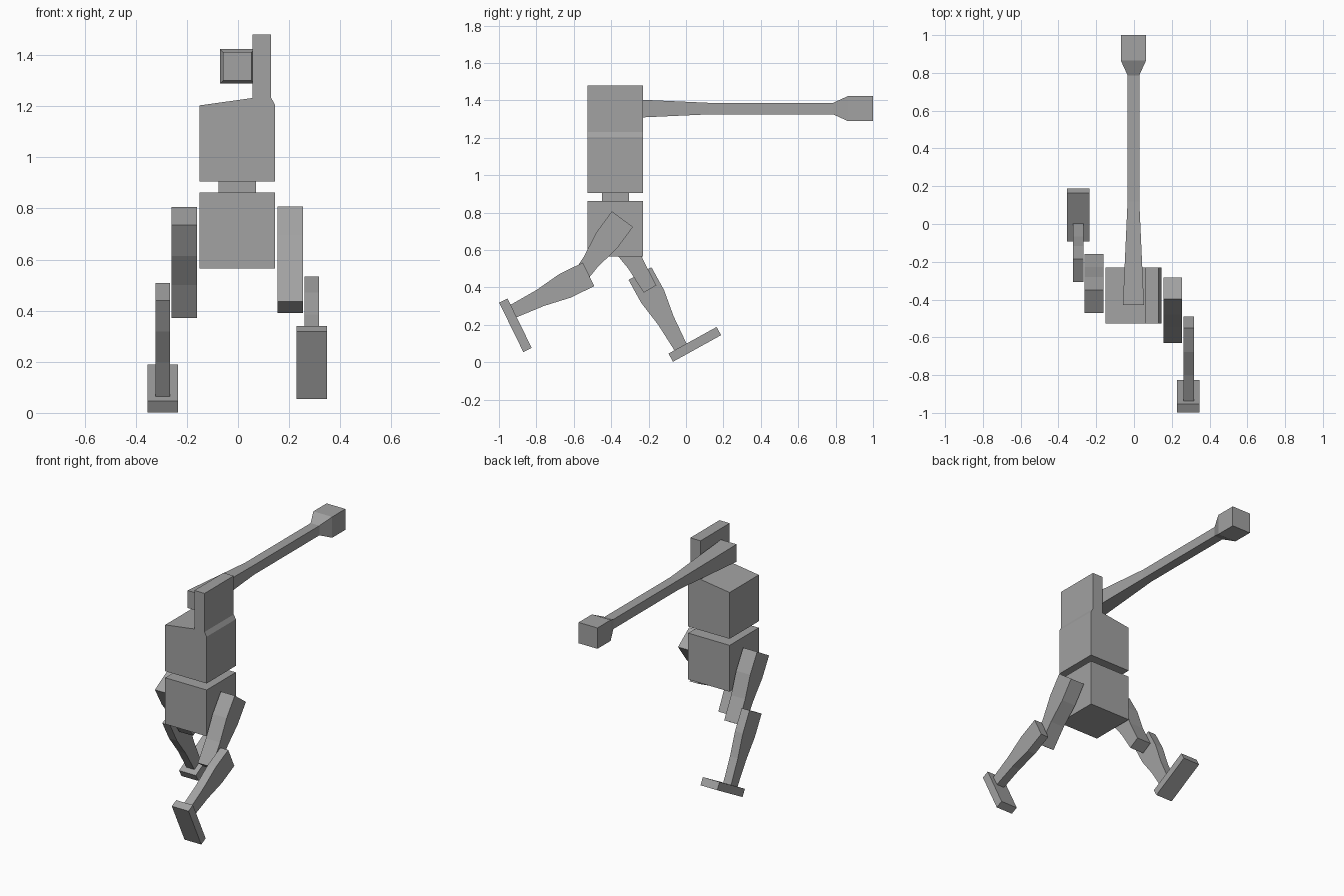
import bpy
from mathutils import Vector

if "Cube" in bpy.data.objects:
    bpy.data.objects.remove(bpy.data.objects["Cube"], do_unlink=True)

grey = bpy.data.materials.new("plain grey")
grey.use_nodes = True
colour = (0.36, 0.36, 0.36, 1)
grey.diffuse_color = colour
grey.node_tree.nodes["Principled BSDF"].inputs["Base Color"].default_value = colour

CX = -0.003                 # centre line of the body
FRONT, BACK = -0.526, -0.229  # depth of the torso blocks


def loft(name, rings):
    """Closed flat-faced solid through a list of rings with equal point counts."""
    n = len(rings[0])
    verts = [p for ring in rings for p in ring]
    faces = [tuple(range(n)), tuple(range((len(rings) - 1) * n, len(rings) * n))]
    for r in range(len(rings) - 1):
        for i in range(n):
            j = (i + 1) % n
            faces.append((r * n + i, r * n + j, (r + 1) * n + j, (r + 1) * n + i))
    mesh = bpy.data.meshes.new(name)
    mesh.from_pydata(verts, [], faces)
    mesh.materials.append(grey)
    obj = bpy.data.objects.new(name, mesh)
    bpy.context.collection.objects.link(obj)
    # consistent outward normals
    bpy.context.view_layer.objects.active = obj
    obj.select_set(True)
    bpy.ops.object.mode_set(mode="EDIT")
    bpy.ops.mesh.select_all(action="SELECT")
    bpy.ops.mesh.normals_make_consistent(inside=False)
    bpy.ops.object.mode_set(mode="OBJECT")
    obj.select_set(False)
    return obj


def extrude_y(name, profile, y0, y1):
    """Solid from an (x, z) profile."""
    return loft(name, [[(x, y, z) for x, z in profile] for y in (y0, y1)])


def block(name, x0, x1, y0, y1, z0, z1):
    return extrude_y(name, [(x0, z0), (x1, z0), (x1, z1), (x0, z1)], y0, y1)


def limb(name, x, half_x, start, direction, sections):
    """Bar in the side plane; sections are (distance along, half thickness)."""
    start, d = Vector(start), Vector(direction).normalized()
    across = Vector((-d.y, d.x))
    rings = []
    for dist, half in sections:
        a = start + d * dist + across * half
        b = start + d * dist - across * half
        rings.append([(x - half_x, *a), (x + half_x, *a),
                      (x + half_x, *b), (x - half_x, *b)])
    return loft(name, rings)


# Torso blocks
block("pelvis", -0.15, 0.145, FRONT, BACK, 0.565, 0.863)
block("waist", -0.076, 0.071, -0.45, -0.305, 0.863, 0.905)
extrude_y("chest_with_upright_fin",
          [(-0.15, 0.905), (0.145, 0.905), (0.145, 1.205), (0.13, 1.232),
           (0.13, 1.48), (0.057, 1.48), (0.057, 1.232), (-0.15, 1.203)],
          FRONT, BACK)

# Long arm pointing back, with a flared square fist
limb("arm", CX, 0.03, (-0.43, 1.356), (1, 0), [(0, 0.03), (1, 0.03)])
bpy.data.objects.remove(bpy.data.objects["arm"], do_unlink=True)
arm_sections = [(-0.43, 0.056), (0.12, 0.031), (0.787, 0.031), (0.866, 0.067), (1.0, 0.067)]
loft("arm", [[(CX + sx * h, y, 1.356 + sz * h)
              for sx, sz in ((-1, -1), (1, -1), (1, 1), (-1, 1))]
             for y, h in arm_sections])

# Legs: same pieces in two stride poses, each as (start, direction) in y, z
THIGH = [(0, 0.07), (0.14, 0.07), (0.285, 0.046), (0.437, 0.039)]
SHIN = [(0, 0.07), (0.14, 0.07), (0.288, 0.047), (0.448, 0.037)]
FOOT = [(-0.147, 0.025), (0.147, 0.025)]
poses = {
    "left": (1, ((-0.34, 0.765), (-0.594, -0.804)),
             ((-0.521, 0.47), (-0.898, -0.44)),
             ((-0.912, 0.1975), (0.44, -0.898))),
    "right": (-1, ((-0.411, 0.77), (0.5, -0.866)),
              ((-0.246, 0.474), (0.483, -0.876)),
              ((0.047, 0.0955), (0.875, 0.484))),
}
for side, (s, thigh, shin, foot) in poses.items():
    limb(side + "_thigh", CX + s * 0.208, 0.05, *thigh, THIGH)
    limb(side + "_shin", CX + s * 0.292, 0.028, *shin, SHIN)
    limb(side + "_foot", CX + s * 0.291, 0.0595, *foot, FOOT)
